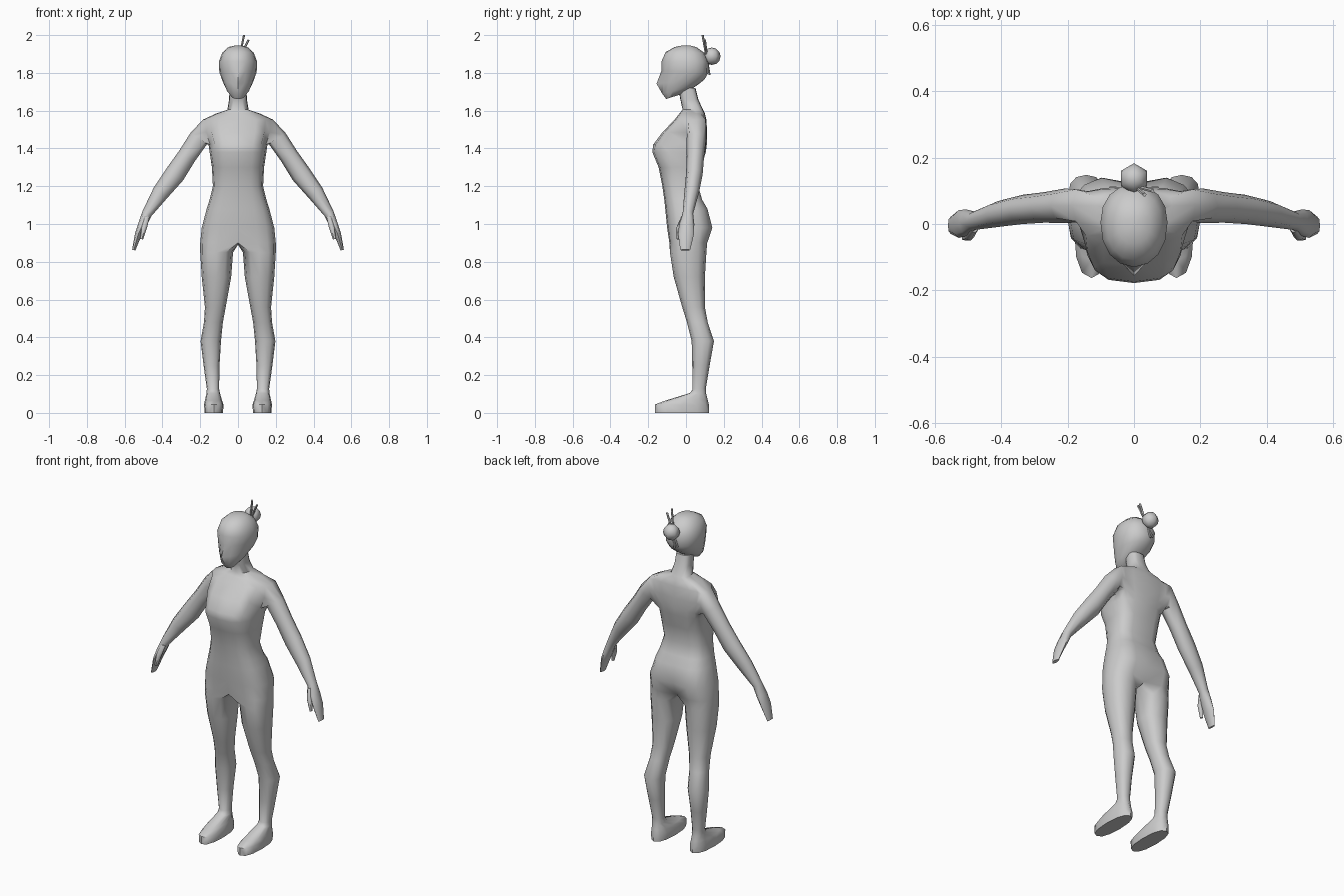
import bpy, bmesh, math
from mathutils import Vector, Matrix

if "Cube" in bpy.data.objects:
    bpy.data.objects.remove(bpy.data.objects["Cube"])

grey = bpy.data.materials.new("grey_clay")
grey.diffuse_color = (0.6, 0.6, 0.6, 1)
grey.use_nodes = True
grey.node_tree.nodes["Principled BSDF"].inputs["Base Color"].default_value = grey.diffuse_color


def spow(v, p):
    return math.copysign(abs(v) ** p, v) if abs(v) > 1e-6 else 0.0


def half_ring(bm, zf, zb, w, cy, front, back, p=0.7, nose=0, cleft=0, socket=None):
    """Nine points from the front centre round the +x side to the back centre."""
    out = []
    for j in range(9):
        a = math.pi * j / 8
        c = spow(math.cos(a), p)
        y = cy - c * ((cy - front) if c > 0 else (back - cy))
        if socket is not None and 3 <= j <= 5:
            y = socket + (j - 4) * 0.048
        if j == 0:
            y -= nose
        if j == 8:
            y -= cleft
        z = zf + (zb - zf) * (y - front) / (back - front)
        out.append(bm.verts.new((w * spow(math.sin(a), p), y, z)))
    return out


def leg_ring(bm, zf, zb, xi, xo, front, back):
    """Twelve points, the first nine matching the half ring above."""
    out = []
    for j in range(12):
        a = math.radians(30 * j - 30)
        x = (xi + xo) / 2 + (xo - xi) / 2 * spow(math.sin(a), 0.85)
        t = 0.5 - 0.5 * spow(math.cos(a), 0.85)
        out.append(bm.verts.new((x, front + (back - front) * t, zf + (zb - zf) * t)))
    return out


def bridge(bm, a, b, closed=True, skip=()):
    n = len(a)
    for i in range(n if closed else n - 1):
        if i not in skip:
            k = (i + 1) % n
            bm.faces.new((a[i], a[k], b[k], b[i]))


def limb(bm, start, rings, sides=8):
    """Loft round sections (x, y, z, normal radius, y radius) and cap the end."""
    pts = [Vector(r[:3]) for r in rings]
    prev = start
    for i, r in enumerate(rings):
        t = pts[min(i + 1, len(pts) - 1)] - pts[max(i - 1, 0)]
        n = Vector((-t.z, 0, t.x)).normalized()
        ring = []
        for k in range(sides):
            a = math.radians(-45 + 360 * k / sides)
            ring.append(bm.verts.new(pts[i] + n * r[3] * math.cos(a)
                                     + Vector((0, r[4] * math.sin(a), 0))))
        if prev:
            bridge(bm, prev, ring)
        else:
            bm.faces.new(ring)
        prev = ring
    bm.faces.new(prev)


def finish(bm, name, mirror=True, angle=60):
    if mirror:
        d = bmesh.ops.duplicate(bm, geom=bm.verts[:] + bm.edges[:] + bm.faces[:])
        copy = [g for g in d["geom"] if isinstance(g, bmesh.types.BMVert)]
        bmesh.ops.scale(bm, vec=(-1, 1, 1), verts=copy)
        bmesh.ops.remove_doubles(bm, verts=bm.verts[:], dist=1e-4)
    bmesh.ops.recalc_face_normals(bm, faces=bm.faces[:])
    me = bpy.data.meshes.new(name)
    bm.to_mesh(me)
    bm.free()
    me.materials.append(grey)
    ob = bpy.data.objects.new(name, me)
    bpy.context.collection.objects.link(ob)
    bpy.ops.object.select_all(action='DESELECT')
    ob.select_set(True)
    bpy.context.view_layer.objects.active = ob
    bpy.ops.object.shade_smooth_by_angle(angle=math.radians(angle))
    return ob


# body: neck, torso, leg, foot and arm on one side, then mirrored
bm = bmesh.new()
torso = [  # z, half width, widest y, front, back, socket y, cleft
    (1.72, .045, .005, -.04, .05, None, 0),
    (1.66, .047, .02, -.03, .065, None, 0),
    (1.605, .056, .045, -.018, .09, None, 0),
    (1.585, .115, .055, -.035, .10, None, 0),
    (1.553, .185, .055, -.06, .108, .056, 0),
    (1.485, .178, .05, -.125, .112, .056, 0),
    (1.42, .156, .04, -.174, .11, .052, 0),
    (1.38, .150, 0, -.178, .105, None, 0),
    (1.30, .138, 0, -.145, .09, None, .01),
    (1.20, .133, -.02, -.125, .07, None, .008),
    (1.13, .150, -.01, -.115, .09, None, .005),
    (1.08, .166, 0, -.11, .12, None, .01),
    (0.98, .192, .01, -.10, .147, None, .025),
    (0.90, .200, .01, -.088, .118, None, .03),
]
rows = [half_ring(bm, z, z, w, cy, f, b, socket=s, cleft=c)
        for z, w, cy, f, b, s, c in torso]
bm.faces.new(rows[0])
for i in range(len(rows) - 1):
    bridge(bm, rows[i], rows[i + 1], False, (3, 4) if i in (4, 5) else ())

# leg and foot
crotch = rows[-1] + [bm.verts.new((0, y, 0.89)) for y in (.05, .01, -.04)]
legs = [  # front z, back z, inner x, outer x, front y, back y
    (.85, .85, .026, .20, -.085, .108),
    (.72, .72, .036, .192, -.065, .10),
    (.56, .56, .065, .175, -.02, .10),
    (.48, .48, .080, .180, .005, .115),
    (.38, .38, .090, .198, .03, .148),
    (.25, .25, .098, .182, .033, .125),
    (.125, .13, .100, .165, .035, .105),
    (.105, .10, .095, .167, .02, .107),
    (.065, .07, .085, .175, -.11, .115),
    (.045, .04, .076, .180, -.163, .122),
    (0, 0, .080, .176, -.163, .122),
]
prev = crotch
for spec in legs:
    ring = leg_ring(bm, *spec)
    bridge(bm, prev, ring)
    prev = ring
bm.faces.new(prev)

# arm and hand grown from the shoulder opening
t, m, b = rows[4:7]
limb(bm, [t[3], t[4], t[5], m[5], b[5], b[4], b[3], m[3]], [
    (.208, .055, 1.452, .053, .052),
    (.270, .050, 1.360, .050, .046),
    (.335, .044, 1.262, .054, .044),
    (.410, .030, 1.165, .045, .039),
    (.482, .010, 1.055, .027, .028),
    (.505, .004, 1.000, .023, .040),
    (.528, .000, .945, .018, .042),
    (.552, -.004, .862, .009, .026),
])
finish(bm, "body")

# thumbs
bm = bmesh.new()
limb(bm, None, [(.482, -.012, 1.04, .014, .014), (.496, -.034, .985, .016, .016),
                (.511, -.040, .92, .009, .010)], 6)
finish(bm, "thumbs")

# head
bm = bmesh.new()
skull = [  # front z, back z, half width, widest y, front, back, nose
    (1.662, 1.695, .034, -.06, -.105, .0, 0),
    (1.69, 1.735, .062, -.03, -.126, .06, 0),
    (1.745, 1.765, .082, 0, -.130, .098, .026),
    (1.81, 1.80, .099, .005, -.122, .118, .008),
    (1.86, 1.86, .101, .005, -.128, .119, .002),
    (1.91, 1.905, .083, .0, -.108, .098, 0),
    (1.937, 1.937, .050, .0, -.06, .055, 0),
    (1.945, 1.945, .015, .0, -.02, .02, 0),
]
rows = [half_ring(bm, zf, zb, w, cy, f, b, 0.92, n) for zf, zb, w, cy, f, b, n in skull]
for i in range(len(rows) - 1):
    bridge(bm, rows[i], rows[i + 1], False)
bm.faces.new(rows[0])
bm.faces.new(rows[-1])
finish(bm, "head")

# hair bun
bm = bmesh.new()
bmesh.ops.create_uvsphere(bm, u_segments=6, v_segments=6, radius=.046,
                          matrix=Matrix.Translation((0, .137, 1.888)))
finish(bm, "hair_bun", False)

# two hair sticks through the bun
bm = bmesh.new()
for top, low in (((.032, .088, 2.0), (-.012, .125, 1.79)),
                 ((.056, .100, 1.975), (-.03, .122, 1.80))):
    top, low = Vector(top), Vector(low)
    d = top - low
    mat = Matrix.Translation((top + low) / 2) @ d.to_track_quat('Z', 'Y').to_matrix().to_4x4()
    bmesh.ops.create_cone(bm, cap_ends=True, segments=6, radius1=.005, radius2=.006,
                          depth=d.length, matrix=mat)
finish(bm, "hair_sticks", False, 40)
